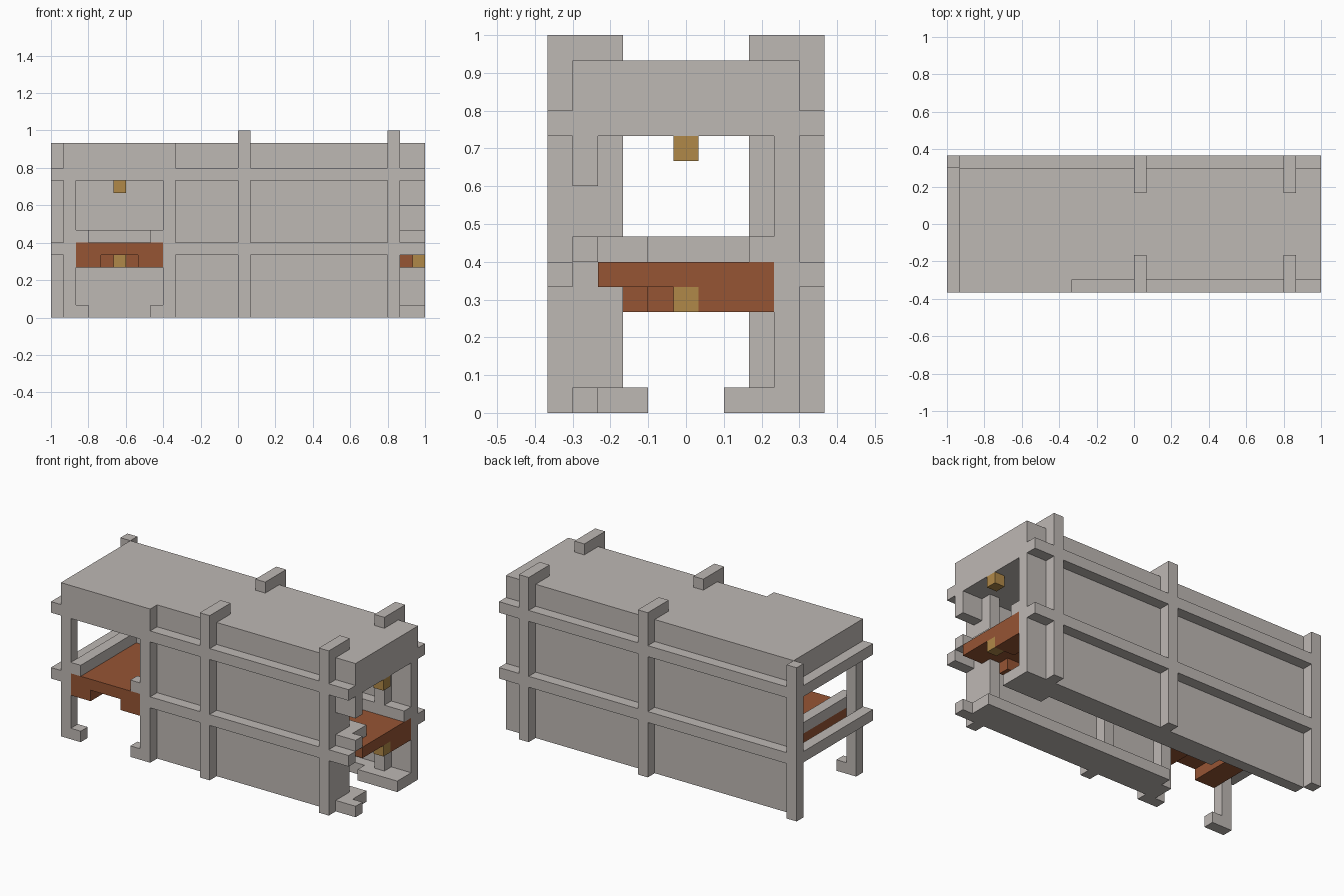
import bpy
import bmesh
from mathutils import Matrix, Vector

cube = bpy.data.objects.get("Cube")
if cube:
    bpy.data.objects.remove(cube, do_unlink=True)

UNIT = 1 / 15                       # one block
ORIGIN = Vector((15, 5.5, 0))       # block position that becomes the centre


def material(name, rgb):
    mat = bpy.data.materials.new(name)
    mat.use_nodes = True
    mat.diffuse_color = (*rgb, 1)
    node = next(n for n in mat.node_tree.nodes if n.type == 'BSDF_PRINCIPLED')
    node.inputs["Base Color"].default_value = (*rgb, 1)
    return mat


STONE = material("pale_stone", (0.515, 0.479, 0.456))
WOOD = material("brown_wood", (0.305, 0.089, 0.034))
BRASS = material("brass", (0.434, 0.25, 0.065))


def part(name, mat, *boxes):
    """One object made of blocks, each given as x, y and z ranges."""
    bm = bmesh.new()
    for xs, ys, zs in boxes:
        low, high = (Vector(c) for c in zip(xs, ys, zs))
        mid = ((low + high) / 2 - ORIGIN) * UNIT
        size = (high - low) * UNIT
        bmesh.ops.create_cube(bm, size=1, matrix=Matrix.Translation(mid) @ Matrix.Diagonal((*size, 1)))
    mesh = bpy.data.meshes.new(name)
    bm.to_mesh(mesh)
    bm.free()
    mesh.materials.append(mat)
    obj = bpy.data.objects.new(name, mesh)
    bpy.context.collection.objects.link(obj)
    return obj


# Roof with the overhang above the front doorway
part("roof", STONE, ((1, 30), (1, 10), (11, 14)), ((1, 10), (0, 1), (11, 14)))

# Long walls
part("front_wall", STONE, ((10, 28), (1, 2), (0, 11)))
part("back_wall", STONE, ((1, 30), (9, 10), (0, 11)))

# Tall posts that rise above the roof on both long sides
for label, x in (("middle", 15), ("end", 27)):
    part(label + "_front_post", STONE, ((x, x + 1), (0, 3), (0, 15)))
    part(label + "_back_post", STONE, ((x, x + 1), (8, 11), (0, 15)))

# Corner post and doorway posts
part("back_corner_post", STONE, ((0, 1), (10, 11), (0, 14)))
part("door_corner_post", STONE, ((1, 2), (0, 1), (0, 11)))
part("door_inner_post", STONE, ((9, 10), (0, 3), (0, 11)))

# Two levels of rails around the outside
for label, z in (("lower", 5), ("upper", 11)):
    level = (z, z + 1)
    part(label + "_back_rail", STONE, ((0, 30), (10, 11), level))
    part(label + "_side_rail", STONE, ((0, 1), (0, 11), level))
    part(label + "_front_rail", STONE, ((0, 2), (0, 1), level), ((9, 30), (0, 1), level))

# Doorway feet
for label, x in (("outer", 2), ("inner", 8)):
    part(label + "_door_foot", STONE, ((x, x + 1), (0, 1), (0, 1)))

# Sills around the floor
part("side_sill", STONE, ((2, 3), (0, 9), (6, 7)))
part("door_sill", STONE, ((8, 9), (0, 1), (6, 7)))
part("back_sill", STONE, ((3, 30), (8, 9), (6, 7)))

# Stepped ledges along the front wall, reaching out to the open end
for label, z in (("foot", 0), ("sill", 6)):
    level = (z, z + 1)
    part("front_" + label, STONE, ((10, 29), (2, 4), level), ((28, 30), (1, 2), level))
part("back_foot", STONE, ((9, 30), (8, 9), (0, 1)), ((26, 30), (7, 8), (0, 1)))
part("end_bracket", STONE, ((28, 30), (1, 2), (9, 11)))

# Wooden floor and the beams beneath it
part("floor", WOOD, ((2, 30), (2, 9), (5, 6)), ((2, 9), (0, 2), (5, 6)))
part("floor_beams", WOOD,
     ((2, 4), (0, 9), (4, 5)), ((7, 9), (0, 9), (4, 5)),
     ((4, 28), (7, 9), (4, 5)), ((28, 30), (6, 9), (4, 5)),
     ((9, 27), (3, 4), (4, 5)))

# Brass lamps below the ceiling and the floor
for label, x in (("door", 5), ("end", 29)):
    for place, z in (("floor", 4), ("ceiling", 10)):
        part(label + "_" + place + "_lamp", BRASS, ((x, x + 1), (5, 6), (z, z + 1)))
